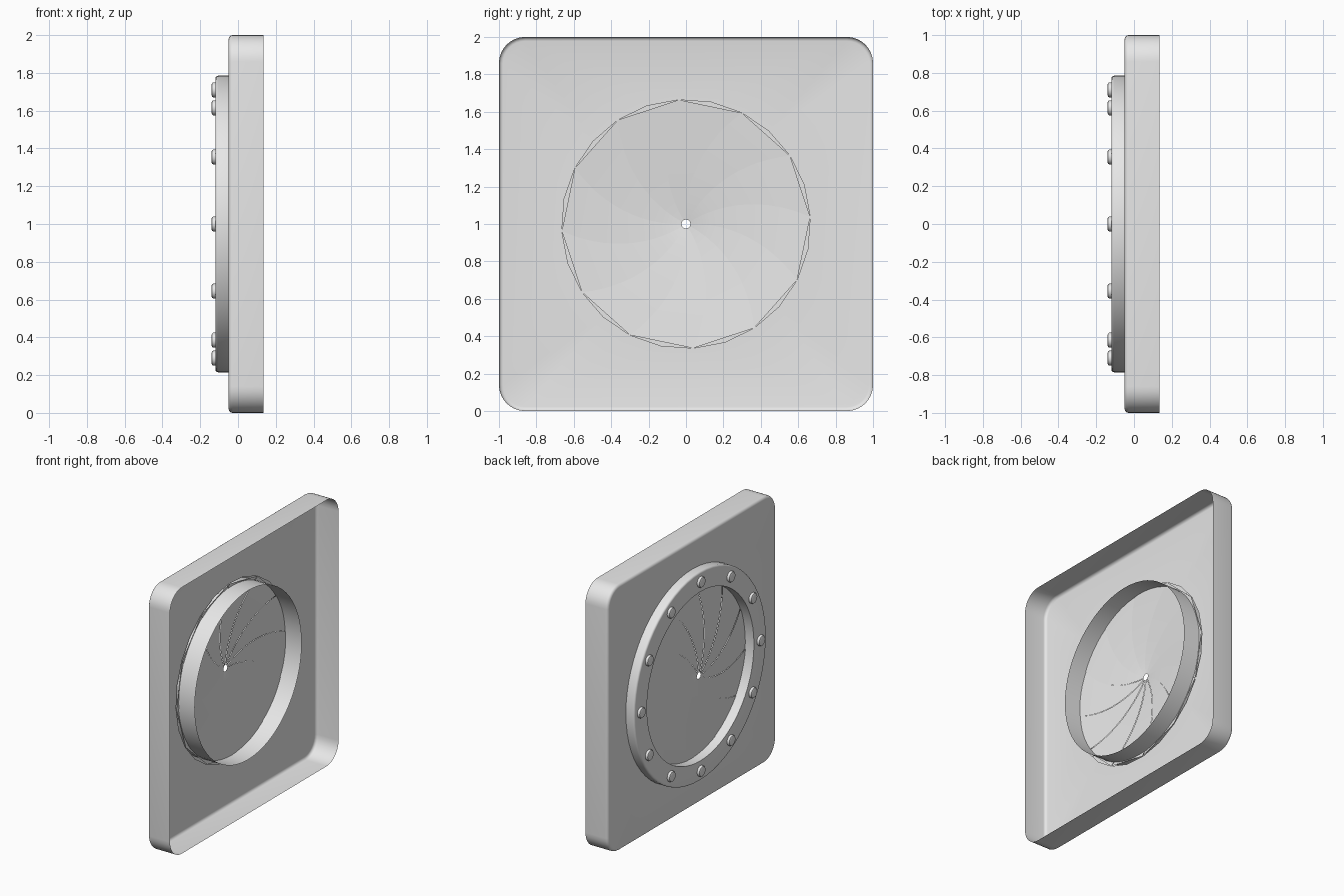
import bpy, bmesh, math
from mathutils import Vector

if "Cube" in bpy.data.objects:
    bpy.data.objects.remove(bpy.data.objects["Cube"])

CZ = 1.0
grey = bpy.data.materials.new("plain_grey")
grey.diffuse_color = (0.8, 0.8, 0.8, 1)
grey.use_nodes = True
grey.node_tree.nodes["Principled BSDF"].inputs["Base Color"].default_value = grey.diffuse_color


def finish(name, bm, smooth=True, recalc=True):
    if recalc:
        bmesh.ops.recalc_face_normals(bm, faces=bm.faces)
    me = bpy.data.meshes.new(name)
    bm.to_mesh(me)
    bm.free()
    me.materials.append(grey)
    ob = bpy.data.objects.new(name, me)
    bpy.context.collection.objects.link(ob)
    if smooth:
        bpy.ops.object.select_all(action='DESELECT')
        ob.select_set(True)
        bpy.context.view_layer.objects.active = ob
        bpy.ops.object.shade_smooth_by_angle(angle=math.radians(35))
    return ob


def skin(bm, loops):
    # quads between consecutive closed vertex loops
    for a, b in zip(loops, loops[1:]):
        n = len(a)
        for i in range(n):
            j = (i + 1) % n
            bm.faces.new((a[i], a[j], b[j], b[i]))


def circle(bm, r, x, n, y=0, z=CZ, start=0):
    return [bm.verts.new((x, y + r * math.cos(start + math.tau * i / n),
                          z + r * math.sin(start + math.tau * i / n))) for i in range(n)]


def rounded_square(bm, half, rad, x, seg=8):
    vs = []
    for q in range(4):
        sy, sz = [(1, 1), (-1, 1), (-1, -1), (1, -1)][q]
        for k in range(seg + 1):
            a = math.pi / 2 * (q + k / seg)
            vs.append(bm.verts.new((x, sy * (half - rad) + rad * math.cos(a),
                                    CZ + sz * (half - rad) + rad * math.sin(a))))
    return vs


def lathe(name, profile, n, y=0, z=CZ, cap=False):
    bm = bmesh.new()
    loops = [circle(bm, r, x, n, y, z) for r, x in profile]
    skin(bm, loops)
    if cap:
        bm.faces.new(loops[-1])
    return finish(name, bm)


# wall plate: open-backed shell with a round hole
bm = bmesh.new()
bev = 0.022
loops = [rounded_square(bm, 1, 0.14, 0.135)]
for k in range(5):
    a = math.pi / 2 * k / 4
    inset = bev * (1 - math.cos(a))
    loops.append(rounded_square(bm, 1 - inset, 0.14 - inset, -0.05 + bev * (1 - math.sin(a))))
skin(bm, loops)
TIP = math.radians(3.3)
hole = circle(bm, 0.665, -0.05, 24, start=TIP)
edges = [bm.edges.new((hole[i], hole[(i + 1) % 24])) for i in range(24)]
edges += [bm.edges.get((loops[-1][i], loops[-1][(i + 1) % len(hole + loops[-1][24:])]))
          for i in range(len(loops[-1]))]
bmesh.ops.triangle_fill(bm, edges=edges, use_beauty=True, normal=Vector((-1, 0, 0)))
finish("wall_plate", bm)

# flange ring running into the inner tube
prof = [(0.785, -0.05)]
for k in range(5):
    a = math.pi / 2 * k / 4
    prof.append((0.77 + 0.015 * math.cos(a), -0.105 - 0.015 * math.sin(a)))
prof += [(0.635, -0.12), (0.635, 0.085)]
lathe("flange_ring", prof, 64)

# bolts
for i in range(12):
    a = math.tau * i / 12
    lathe(f"bolt_{i + 1}", [(0.04, -0.118), (0.04, -0.13), (0.036, -0.137), (0.028, -0.14)], 16,
          0.71 * math.cos(a), CZ + 0.71 * math.sin(a), cap=True)

# iris blades: shallow cone of swirled leaves, each slightly overlapping the next
N, STEPS = 12, 12
for b in range(N):
    bm = bmesh.new()
    rows = []
    for s in range(STEPS + 1):
        r = 0.024 + (0.665 - 0.024) * s / STEPS
        x = -0.107 + 0.058 * s / STEPS
        row = []
        for side in (0, 1):
            a = math.radians(33.2 - 45 * r) + math.tau * (b + side) / N
            row.append(bm.verts.new((x + 0.003 * side, r * math.cos(a), CZ + r * math.sin(a))))
        rows.append(row)
    for p, q in zip(rows, rows[1:]):
        bm.faces.new((p[0], q[0], q[1], p[1]))
    finish(f"iris_blade_{b + 1}", bm)
